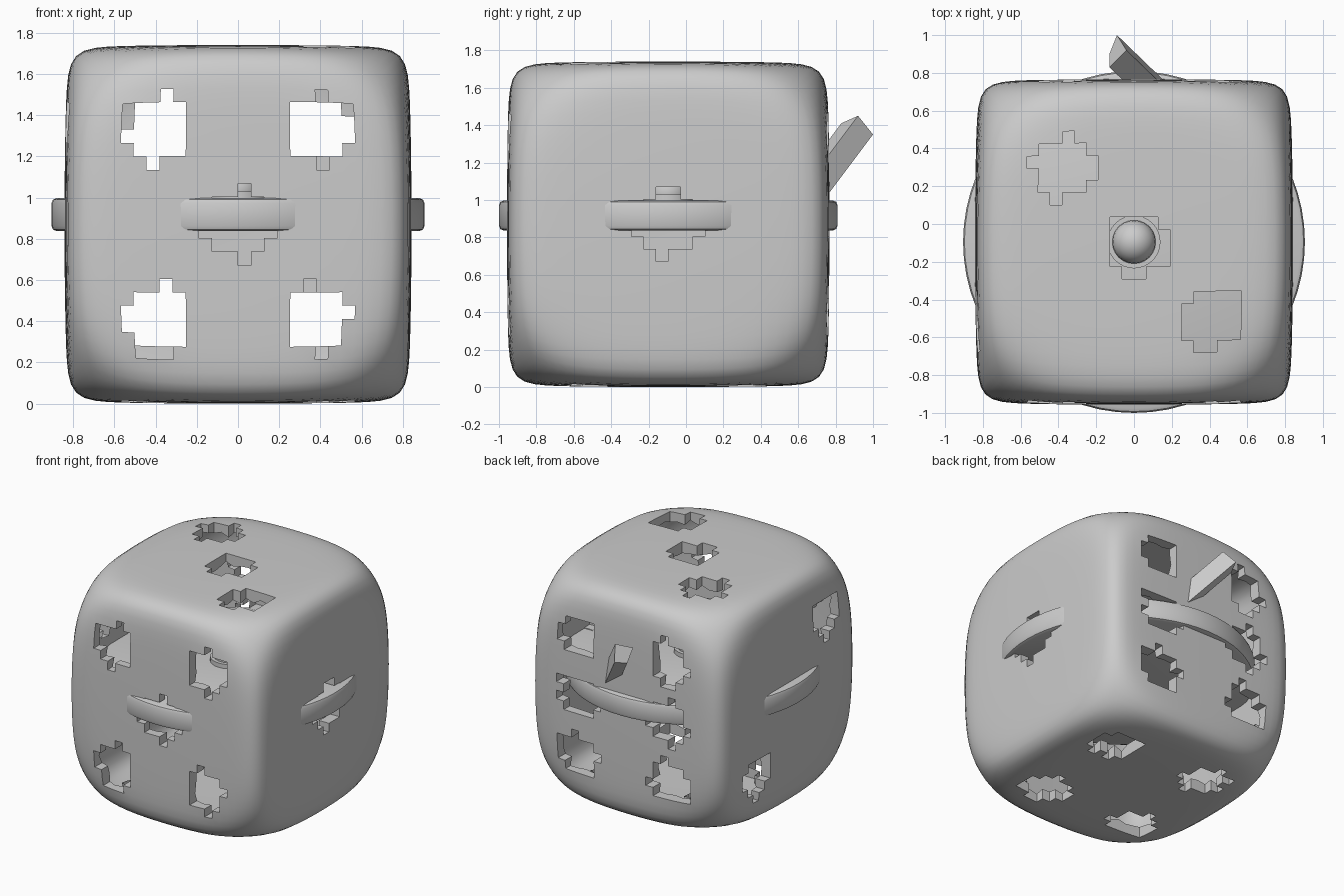
import bpy, bmesh, random
from math import radians
from mathutils import Vector, Matrix

if "Cube" in bpy.data.objects:
    bpy.data.objects.remove(bpy.data.objects["Cube"])

random.seed(4)
C = Vector((0, -0.095, 0.87))          # centre of the die
HALF = Vector((0.842, 0.862, 0.87))    # half sizes


def finish(name, bm, angle=35):
    me = bpy.data.meshes.new(name)
    bm.to_mesh(me)
    bm.free()
    ob = bpy.data.objects.new(name, me)
    bpy.context.collection.objects.link(ob)
    bpy.ops.object.select_all(action='DESELECT')
    ob.select_set(True)
    bpy.context.view_layer.objects.active = ob
    bpy.ops.object.shade_smooth_by_angle(angle=radians(angle))
    return ob


def rounded(d):
    """Project a direction onto a rounded cube with sphere-cut corners, then bulge its faces."""
    d = d.normalized()
    s = sum(abs(d[i] / HALF[i]) ** 15 for i in range(3))
    p = d * (s ** (20 / 15) + 1.265 ** -20) ** (-1 / 20)
    n = [(p[i] / HALF[i]) ** 2 for i in range(3)]
    bulge = (0.018, 0.012, 0.01)
    return Vector(p[i] * (1 - bulge[i] * (sum(n) - n[i])) for i in range(3))


# Pip centres per face: (axis, sign) -> offsets on the two other axes
a, b = 0.39, 0.46
pips = {
    (1, -1): [(x, z) for x in (-a, a) for z in (-b, b)] + [(0, 0)],
    (1, 1): [(x, z) for x in (-a, a) for z in (-b, 0, b)],
    (0, 1): [(0, 0)],
    (0, -1): [(-0.42, b), (0.42, -b)],
    (2, 1): [(-0.38, 0.39), (0.02, -0.02), (0.41, -0.4)],
    (2, -1): [(x, y) for x in (-a, a) for y in (-a, a)],
}


def pip_distance(c):
    """Distance to the closest pip on the face that c lies on."""
    best = 9
    for (ax, sg), spots in pips.items():
        if c[ax] * sg < 0.75 * HALF[ax]:
            continue
        p, q = [i for i in range(3) if i != ax]
        for u, w in spots:
            best = min(best, ((c[p] - u) ** 2 + (c[q] - w) ** 2) ** 0.5)
    return best


# Hollow die shell with stepped openings
N = 26
bm = bmesh.new()
bmesh.ops.create_cube(bm, size=2)
bmesh.ops.subdivide_edges(bm, edges=bm.edges[:], cuts=N - 1, use_grid_fill=True)
for v in bm.verts:
    v.co = rounded(Vector(v.co[i] * HALF[i] for i in range(3)))
dead = [f for f in bm.faces
        if pip_distance(f.calc_center_median()) < 0.165 + random.uniform(-0.025, 0.02)]
bmesh.ops.delete(bm, geom=dead, context='FACES')
# Short walls running inward from each opening
rim = [e for e in bm.edges if e.is_boundary]
ext = bmesh.ops.extrude_edge_only(bm, edges=rim)
for v in [g for g in ext['geom'] if isinstance(g, bmesh.types.BMVert)]:
    ax = max(range(3), key=lambda i: abs(v.co[i] / HALF[i]))
    v.co[ax] *= 0.91 + random.uniform(-0.02, 0.02)
bmesh.ops.translate(bm, verts=bm.verts, vec=C)
finish("die_shell", bm)

# Disc inside, its rim just breaking through the four sides
bm = bmesh.new()
bmesh.ops.create_cone(bm, cap_ends=True, segments=64, radius1=0.905, radius2=0.905, depth=0.16,
                      matrix=Matrix.Translation((0, -0.095, 0.917)))
edges = [e for e in bm.edges if abs(e.verts[0].co.z - e.verts[1].co.z) < 1e-4]
bmesh.ops.bevel(bm, geom=edges, offset=0.025, segments=2, affect='EDGES', profile=0.5)
finish("disc", bm)

# Hub and round knob on top of the disc
bm = bmesh.new()
bmesh.ops.create_cone(bm, cap_ends=True, segments=32, radius1=0.14, radius2=0.14, depth=0.06,
                      matrix=Matrix.Translation((0, -0.095, 1.0)))
finish("hub", bm)
bm = bmesh.new()
bmesh.ops.create_uvsphere(bm, u_segments=24, v_segments=12, radius=0.115,
                          matrix=Matrix.Translation((0, -0.095, 1.04)))
finish("knob", bm)

# Slanted bar sticking out of the back
tip = [(-0.09, 1.0, 1.35), (-0.04, 0.92, 1.45), (-0.13, 0.83, 1.41), (-0.13, 0.9, 1.32)]
bm = bmesh.new()
face = bm.faces.new([bm.verts.new(p) for p in tip])
ext = bmesh.ops.extrude_face_region(bm, geom=[face], use_keep_orig=True)
bmesh.ops.translate(bm, vec=(0.31, -0.3, -0.4),
                    verts=[g for g in ext['geom'] if isinstance(g, bmesh.types.BMVert)])
bmesh.ops.recalc_face_normals(bm, faces=bm.faces)
finish("slanted_bar", bm)
